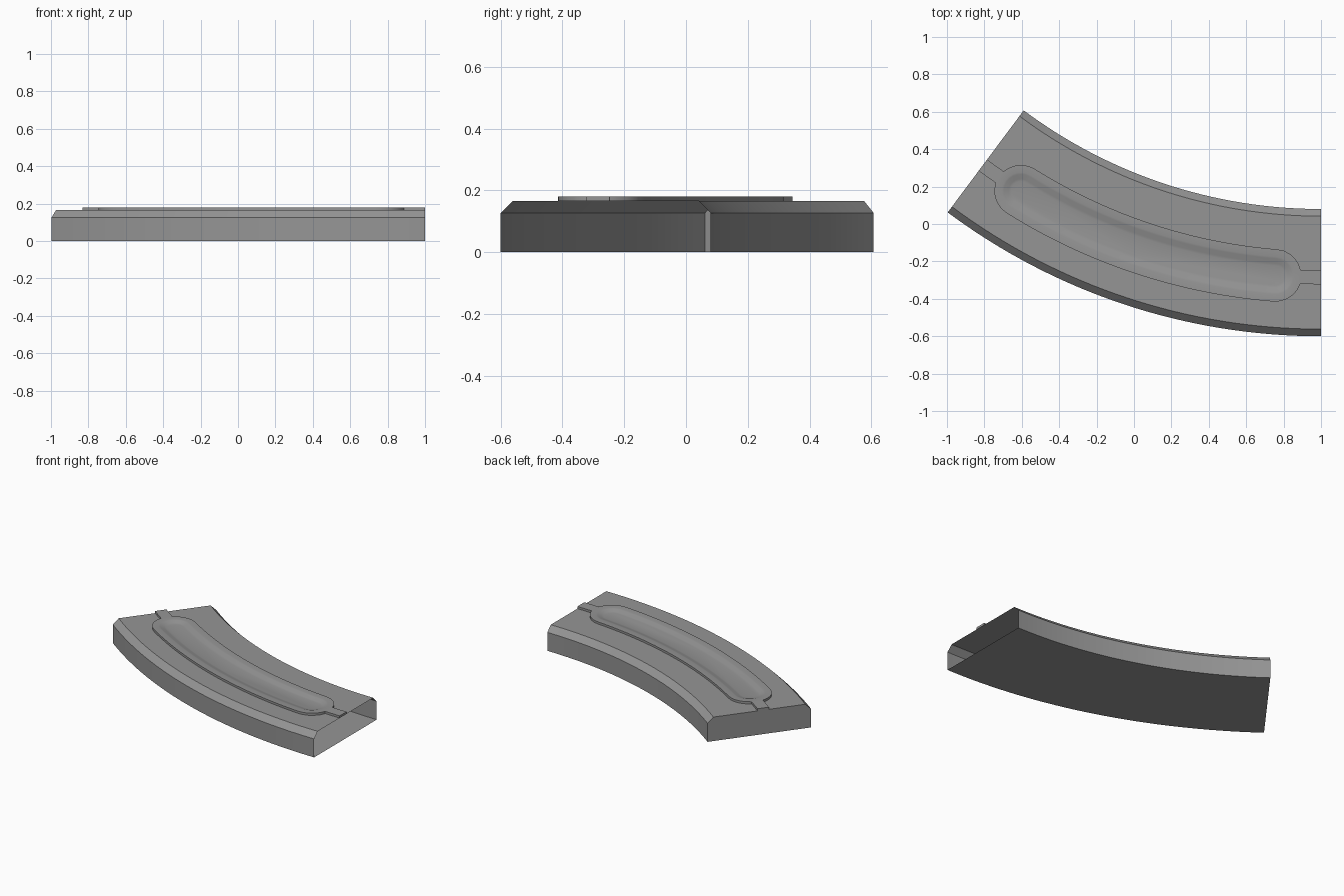
import bpy, bmesh
from math import sin, cos, pi, radians

if "Cube" in bpy.data.objects:
    bpy.data.objects.remove(bpy.data.objects["Cube"])

# The whole part is bent round one centre
CENTRE_X, CENTRE_Y = 1.0, 2.74
SWEEP = radians(36.7)
MID = 3.025
LENGTH = MID * SWEEP
TOP, RAISED, FLOOR = 0.165, 0.18, 0.1665

grey = bpy.data.materials.new("steel_grey")
grey.use_nodes = True
grey.diffuse_color = (0.3, 0.3, 0.3, 1)
grey.node_tree.nodes["Principled BSDF"].inputs["Base Color"].default_value = (0.3, 0.3, 0.3, 1)


def bend(s, u, z):
    """Distance along the arc, offset outward from its middle, height."""
    a, r = s / MID, MID + u
    return (CENTRE_X - r * sin(a), CENTRE_Y - r * cos(a), z)


def finish(bm, name):
    bmesh.ops.recalc_face_normals(bm, faces=bm.faces)
    mesh = bpy.data.meshes.new(name)
    bm.to_mesh(mesh)
    bm.free()
    mesh.materials.append(grey)
    obj = bpy.data.objects.new(name, mesh)
    bpy.context.collection.objects.link(obj)
    bpy.ops.object.select_all(action="DESELECT")
    obj.select_set(True)
    bpy.context.view_layer.objects.active = obj
    bpy.ops.object.shade_smooth_by_angle(angle=radians(30))
    return obj


def bridge(bm, a, b):
    for i in range(len(a)):
        j = (i + 1) % len(a)
        bm.faces.new((a[i], a[j], b[j], b[i]))


def sweep(name, section, start, end, steps, caps):
    """Run a closed (u, z) section along the arc; caps close start and end."""
    bm = bmesh.new()
    rings = []
    for k in range(steps + 1):
        s = start + (end - start) * k / steps
        rings.append([bm.verts.new(bend(s, u, z)) for u, z in section])
    for a, b in zip(rings, rings[1:]):
        bridge(bm, a, b)
    for ring, closed in zip((rings[0], rings[-1]), caps):
        if closed:
            bm.faces.new(ring)
    return finish(bm, name)


# Chamfered shell, open at its +x end
outer, inner, bevel, shoulder = 0.315, -0.365, 0.038, 0.127
sweep("curved_shell",
      [(outer, 0), (outer, shoulder), (outer - bevel, TOP),
       (inner + bevel, TOP), (inner, shoulder), (inner, 0)],
      0, LENGTH, 32, (False, True))


# Raised rib with round ends and a soft groove pressed into it
def rounded_loop(bm, half, z, inset=0.245, arc=12, side=28):
    near, far = inset, LENGTH - inset
    pts = []
    for k in range(arc):
        t = pi * k / arc
        pts.append((near - half * sin(t), half * cos(t)))
    for k in range(side):
        pts.append((near + (far - near) * k / side, -half))
    for k in range(arc):
        t = pi * k / arc
        pts.append((far + half * sin(t), -half * cos(t)))
    for k in range(side):
        pts.append((far + (near - far) * k / side, half))
    return [bm.verts.new(bend(s, u, z)) for s, u in pts]


bm = bmesh.new()
loops = [rounded_loop(bm, half, z) for half, z in
         ((0.14, TOP), (0.14, RAISED), (0.1, RAISED), (0.09, 0.178),
          (0.065, 0.169), (0.052, FLOOR))]
for a, b in zip(loops, loops[1:]):
    bridge(bm, a, b)
bm.faces.new(loops[-1])
finish(bm, "grooved_rib")

# Narrow tabs joining the rib to both ends
tab = [(0.0375, TOP), (0.0375, RAISED), (-0.0375, RAISED), (-0.0375, TOP)]
sweep("open_end_tab", tab, 0, 0.11, 2, (True, False))
sweep("closed_end_tab", tab, LENGTH - 0.11, LENGTH, 2, (False, True))
